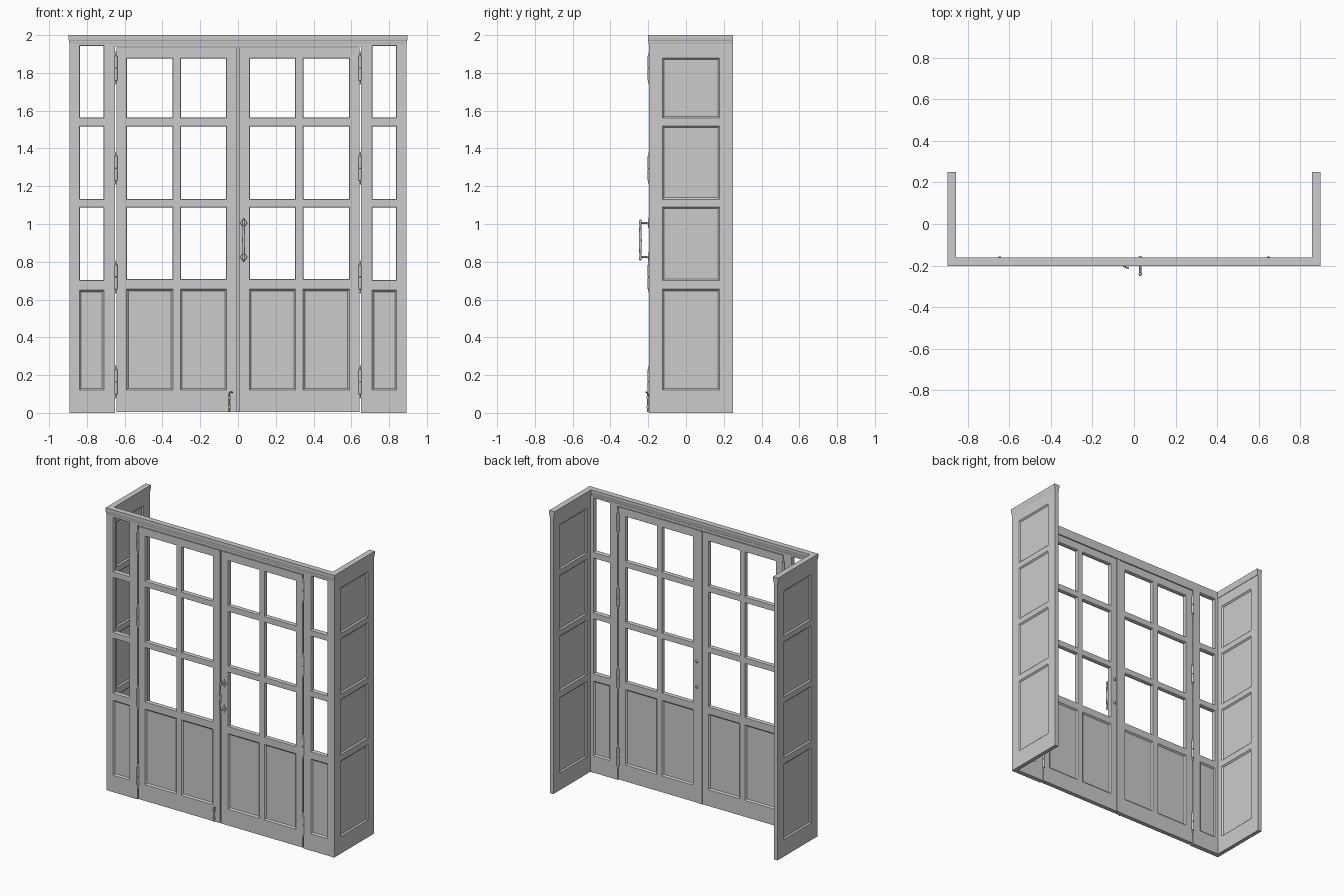
import bpy, bmesh, math
from mathutils import Vector, Matrix

if "Cube" in bpy.data.objects:
    bpy.data.objects.remove(bpy.data.objects["Cube"])

W, FRONT, BACK, T = 0.892, 0.197, 0.25, 0.033   # half width, front face, rear end, wall thickness


def finish(name, bm, smooth=False):
    bmesh.ops.remove_doubles(bm, verts=bm.verts, dist=1e-5)
    bmesh.ops.recalc_face_normals(bm, faces=bm.faces)
    me = bpy.data.meshes.new(name)
    bm.to_mesh(me)
    bm.free()
    ob = bpy.data.objects.new(name, me)
    bpy.context.collection.objects.link(ob)
    if smooth:
        bpy.ops.object.select_all(action='DESELECT')
        ob.select_set(True)
        bpy.context.view_layer.objects.active = ob
        bpy.ops.object.shade_smooth_by_angle(angle=math.radians(40))
    return ob


def joinery(name, us, vs, thick, place, glazed_from):
    """Slab with a grid of fields; odd cells are moulded panels, or open from row glazed_from up."""
    bm = bmesh.new()

    def face(pts):
        bm.faces.new([bm.verts.new(place(*p)) for p in pts])

    def rect(u0, u1, v0, v1, d):
        return [(u0, v0, d), (u1, v0, d), (u1, v1, d), (u0, v1, d)]

    def bridge(a, b):
        for k in range(4):
            n = (k + 1) % 4
            face([a[k], a[n], b[n], b[k]])

    nu, nv = len(us) - 1, len(vs) - 1
    for i in range(nu):
        for j in range(nv):
            u0, u1, v0, v1 = us[i], us[i + 1], vs[j], vs[j + 1]
            field = i % 2 == 1 and j % 2 == 1
            opening = field and j >= glazed_from
            inner = []
            for d, s in ((0, 1), (thick, -1)):
                r = rect(u0, u1, v0, v1, d)
                if not field:
                    face(r)
                    continue
                g, dep = (0.003, 0.005) if opening else (0.009, 0.009)
                r2 = rect(u0 + g, u1 - g, v0 + g, v1 - g, d + s * dep)
                bridge(r, r2)
                inner.append(r2)
                if not opening:
                    face(r2)
            if opening:
                bridge(*inner)
    # outer edges
    for i in range(nu):
        for v in (vs[0], vs[-1]):
            face([(us[i], v, 0), (us[i + 1], v, 0), (us[i + 1], v, thick), (us[i], v, thick)])
    for j in range(nv):
        for u in (us[0], us[-1]):
            face([(u, vs[j], 0), (u, vs[j + 1], 0), (u, vs[j + 1], thick), (u, vs[j], thick)])
    return finish(name, bm)


def box(name, x0, x1, y0, y1, z0, z1):
    bm = bmesh.new()
    m = Matrix.Translation(((x0 + x1) / 2, (y0 + y1) / 2, (z0 + z1) / 2)) @ Matrix.Diagonal((x1 - x0, y1 - y0, z1 - z0, 1))
    bmesh.ops.create_cube(bm, size=1, matrix=m)
    return finish(name, bm)


def turned(name, profile, loc, axis='Z', seg=12):
    """Revolve (radius, height) pairs; axis Y points the heights along +y."""
    bm = bmesh.new()
    vs = [bm.verts.new((r, 0, h)) for r, h in profile]
    es = [bm.edges.new(p) for p in zip(vs, vs[1:])]
    bmesh.ops.spin(bm, geom=vs + es, cent=(0, 0, 0), axis=(0, 0, 1), angle=math.tau, steps=seg)
    m = Matrix.Translation(loc)
    if axis == 'Y':
        m = m @ Matrix.Rotation(-math.pi / 2, 4, 'X')
    bmesh.ops.transform(bm, matrix=m, verts=bm.verts)
    return finish(name, bm, True)


rows = [0.70, 1.09, 1.13, 1.52, 1.56]
for side, s in (("left", -1), ("right", 1)):
    # side wall with four closed panels
    joinery(side + "_side_wall", [-FRONT, -0.125, 0.178, BACK],
            [0, 0.12, 0.655] + rows + [1.88, 1.957], 0.028,
            lambda u, v, d: Vector((s * (W - d), u, v)), 99)
    # narrow sidelight
    joinery(side + "_sidelight", [0.65, 0.71, 0.84, W - 0.028],
            [0, 0.12, 0.65] + rows + [1.945, 1.957], T,
            lambda u, v, d: Vector((s * u, -FRONT + d, v)), 3)
    # door leaf
    joinery(side + "_door", [0.004, 0.06, 0.305, 0.345, 0.59, 0.644],
            [0.004, 0.12, 0.655, 0.705] + rows[1:] + [1.88, 1.934], T - 0.003,
            lambda u, v, d: Vector((s * u, -FRONT + 0.001 + d, v)), 3)
    # hinges with finials and leaf plates
    for k, zc in enumerate((0.165, 0.72, 1.295, 1.825)):
        pin = [(0, -0.088), (0.005, -0.08), (0.004, -0.068), (0.009, -0.064), (0.009, -0.002),
               (0.007, 0), (0.009, 0.002), (0.009, 0.064), (0.004, 0.068), (0.005, 0.08), (0, 0.088)]
        turned(f"{side}_hinge_pin_{k}", pin, (s * 0.647, -0.194, zc), seg=10)
        turned(f"{side}_hinge_back_{k}", pin, (s * 0.647, -0.164, zc), seg=10)
        box(f"{side}_hinge_plate_{k}", s * 0.647 - 0.004, s * 0.647 + 0.004, -0.195, -0.164, zc - 0.06, zc + 0.06)

# header over the doors, and meeting strip behind the gap
box("door_header", -0.65, 0.65, -FRONT, -FRONT + T, 1.939, 1.957)
box("meeting_strip", -0.012, 0.012, -0.18, -0.161, 0.004, 1.934)

# cornice moulding swept round the three walls
bm = bmesh.new()
prof = [(0.0, 1.955), (0.002, 1.962), (0.002, 1.97), (0.004, 1.975), (0.005, 1.984), (0.005, 2.0),
        (-0.036, 2.0), (-0.036, 1.984), (-0.033, 1.97), (-0.031, 1.955)]
rings = []
for cx, cy in ((-1, 1), (-1, -1), (1, -1), (1, 1)):
    rings.append([bm.verts.new((cx * (W + o), BACK if cy > 0 else -min(FRONT + o, 0.2015), z)) for o, z in prof])
for a, b in zip(rings, rings[1:]):
    for k in range(len(prof)):
        n = (k + 1) % len(prof)
        bm.faces.new((a[k], a[n], b[n], b[k]))
bm.faces.new(rings[0])
bm.faces.new(rings[-1])
finish("cornice", bm)

# pull handle: turned grip, two posts, pointed plates, nuts on the back
turned("handle_grip", [(0, -0.112), (0.006, -0.104), (0.008, -0.096), (0.005, -0.085), (0.006, -0.05),
                       (0.008, 0), (0.006, 0.05), (0.005, 0.085), (0.008, 0.096), (0.006, 0.104), (0, 0.112)],
       (0.03, -0.242, 0.915))
for name, z in (("lower", 0.825), ("upper", 1.005)):
    turned(name + "_handle_post", [(0, 0), (0.005, 0), (0.005, 0.036), (0.008, 0.046), (0, 0.046)],
           (0.03, -0.243, z), 'Y')
    turned(name + "_handle_nut", [(0, 0), (0.01, 0), (0.01, 0.006), (0.006, 0.012), (0, 0.013)],
           (0.03, -0.167, z), 'Y')
    bm = bmesh.new()
    bmesh.ops.create_cone(bm, cap_ends=True, segments=4, radius1=1, radius2=0.85, depth=0.006,
                          matrix=Matrix.Translation((0.03, -0.198, z)) @ Matrix.Diagonal((0.02, 1, 0.028, 1))
                          @ Matrix.Rotation(math.pi / 2, 4, 'X'))
    finish(name + "_handle_plate", bm)

# foot bolt on the left leaf: bent rod with guide brackets
cu = bpy.data.curves.new("foot_bolt", 'CURVE')
cu.dimensions = '3D'
cu.bevel_depth = 0.004
cu.bevel_resolution = 2
cu.use_fill_caps = True
sp = cu.splines.new('POLY')
pts = [(-0.046, -0.203, 0.005), (-0.046, -0.203, 0.1), (-0.044, -0.206, 0.108), (-0.036, -0.21, 0.11), (-0.026, -0.212, 0.11)]
sp.points.add(len(pts) - 1)
for p, c in zip(sp.points, pts):
    p.co = (*c, 1)
bpy.context.collection.objects.link(bpy.data.objects.new("foot_bolt", cu))
for k, z in enumerate((0.03, 0.08)):
    box(f"bolt_guide_{k}", -0.054, -0.038, -0.208, -0.195, z - 0.006, z + 0.006)
